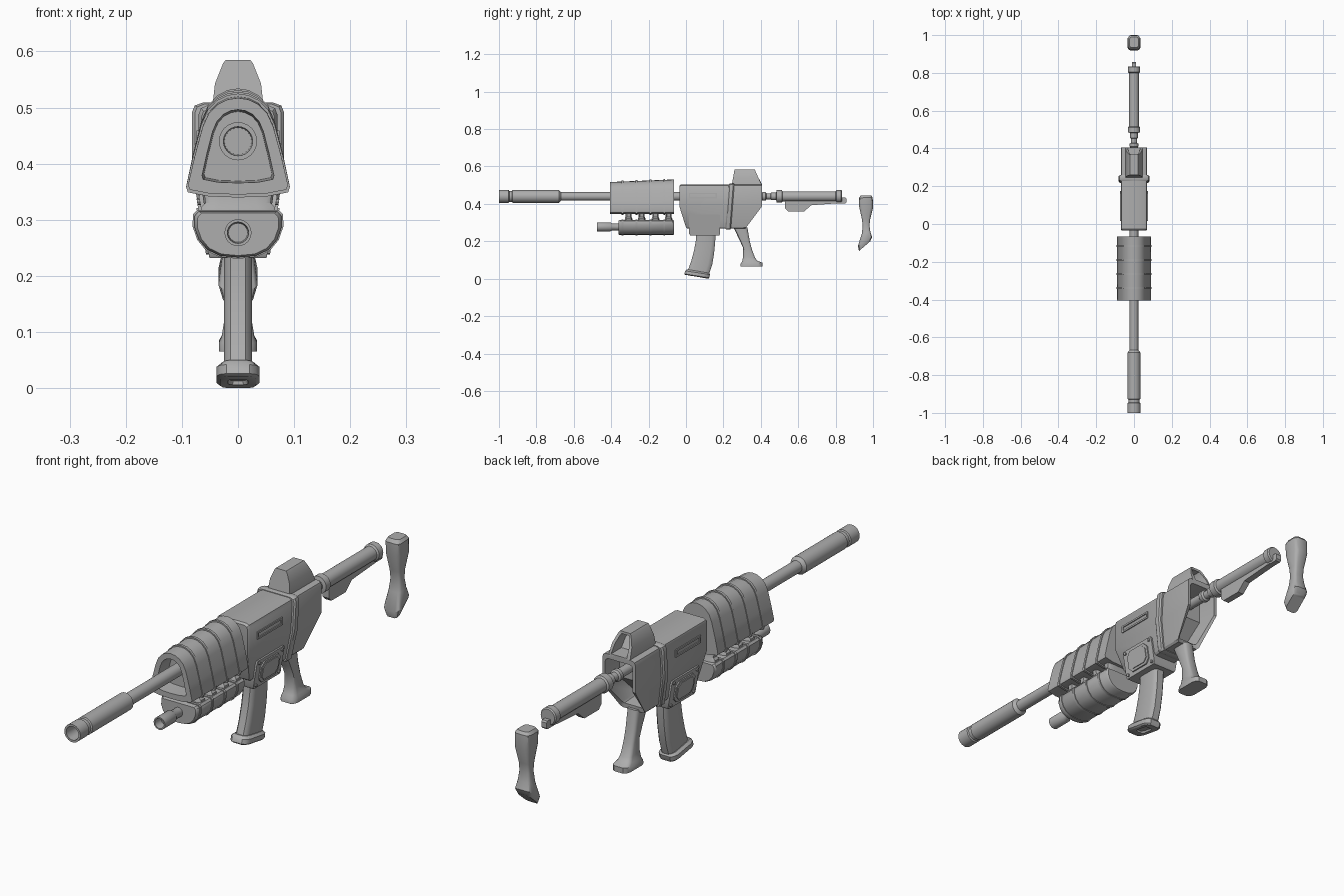
import bpy, bmesh, math

if "Cube" in bpy.data.objects:
    bpy.data.objects.remove(bpy.data.objects["Cube"])

grey = bpy.data.materials.new("mid grey")
grey.diffuse_color = (0.42, 0.42, 0.42, 1)
grey.use_nodes = True
grey.node_tree.nodes["Principled BSDF"].inputs["Base Color"].default_value = grey.diffuse_color


def finish(name, bm, angle=35):
    bmesh.ops.remove_doubles(bm, verts=bm.verts, dist=0.0002)
    bmesh.ops.recalc_face_normals(bm, faces=bm.faces)
    me = bpy.data.meshes.new(name)
    bm.to_mesh(me)
    bm.free()
    ob = bpy.data.objects.new(name, me)
    bpy.context.collection.objects.link(ob)
    me.materials.append(grey)
    bpy.ops.object.select_all(action='DESELECT')
    ob.select_set(True)
    bpy.context.view_layer.objects.active = ob
    bpy.ops.object.shade_smooth_by_angle(angle=math.radians(angle))
    return ob


def mirror(half):
    """Close a half outline by reflecting it in x."""
    return half + [(-x, y, z) for x, y, z in reversed(half)]


def loft(name, rings, angle=35):
    """Skin mirrored rings; the end caps are strips across x."""
    bm = bmesh.new()
    vs = [[bm.verts.new(p) for p in r] for r in rings]
    n = len(rings[0])
    for a, b in zip(vs, vs[1:]):
        for i in range(n):
            bm.faces.new((a[i], a[(i + 1) % n], b[(i + 1) % n], b[i]))
    for v in (vs[0], vs[-1]):
        for i in range(n // 2 - 1):
            bm.faces.new((v[i], v[i + 1], v[n - 2 - i], v[n - 1 - i]))
    return finish(name, bm, angle)


def shrink(ring, sx, sz, dy=0, zc=None):
    zs = [p[2] for p in ring]
    c = (min(zs) + max(zs)) / 2 if zc is None else zc
    return [(x * sx, y + dy, c + (z - c) * sz) for x, y, z in ring]


def lathe(name, prof, zc, seg=24):
    bm = bmesh.new()
    vs = [[bm.verts.new((max(r, 1e-5) * math.cos(2 * math.pi * i / seg), y,
                         zc + max(r, 1e-5) * math.sin(2 * math.pi * i / seg)))
           for i in range(seg)] for y, r in prof]
    for a, b in zip(vs, vs[1:]):
        for i in range(seg):
            bm.faces.new((a[i], a[(i + 1) % seg], b[(i + 1) % seg], b[i]))
    bm.faces.new(vs[0])
    bm.faces.new(vs[-1])
    return finish(name, bm)


def prism(name, pts, width):
    """Side outline (y, z) made solid through x; width(z) is half width."""
    bm = bmesh.new()
    a, b = [[bm.verts.new((s * width(z), y, z)) for y, z in pts] for s in (1, -1)]
    bm.faces.new(a)
    bm.faces.new(b)
    for i in range(len(pts)):
        j = (i + 1) % len(pts)
        bm.faces.new((a[i], a[j], b[j], b[i]))
    return finish(name, bm)


def slab(f, b, hw):
    """Chamfered cross-section between a front and a back (y, z) point."""
    half = []
    for t, w in ((0, .55), (.07, .85), (.2, 1), (.8, 1), (.93, .85), (1, .55)):
        half.append((hw * w, f[0] + (b[0] - f[0]) * t, f[1] + (b[1] - f[1]) * t))
    return mirror(half)


# barrel with hollow muzzle
lathe("barrel", [(-.88, 0), (-.88, .024), (-1, .026), (-1, .034), (-.948, .034),
                 (-.945, .029), (-.93, .029), (-.927, .034), (-.68, .034),
                 (-.668, .023), (0, .023)], .44)

# ribbed handguard, hollow at the front
def guard(y):
    top = .517 + (y + .405) * .04
    shape = [(0, 1), (.018, .985), (.036, .935), (.052, .84), (.063, .70), (.077, .40),
             (.089, .10), (.086, .05), (.05, .01), (0, 0)]
    return mirror([(x, y, .345 + t * (top - .345)) for x, t in shape])

f = guard(-.405)
g = guard(-.065)
loft("handguard", [shrink(f, .68, .72, .06), shrink(f, .72, .76), f, g])
ribs = [-.339, -.265, -.19, -.116]
for y in ribs:
    r = guard(y)
    loft("handguard_rib", [shrink(r, 1.04, 1.06, -.005), shrink(r, 1.04, 1.06, .005)])

# launcher body below the handguard, with ribs and posts
def under(y):
    return mirror([(x, y, z) for x, z in
                   [(0, .315), (.07, .315), (.077, .308), (.078, .288), (.07, .265),
                    (.055, .247), (.032, .236), (0, .233)]])

loft("launcher_body", [shrink(under(-.36), .93, .92), under(-.352), under(-.072),
                       shrink(under(-.065), .93, .92)])
for y in ribs:
    loft("launcher_rib", [shrink(under(y), 1.04, 1.06, -.005), shrink(under(y), 1.04, 1.06, .005)])
for y in (-.307, -.237, -.163, -.093):
    loft("launcher_post", [[(x, py, z) for x, py, z in slab((y - h, z), (y + h, z), w)]
                           for z, h, w in ((.30, .022, .068), (.322, .020, .066),
                                           (.330, .016, .058), (.36, .016, .062))])
lathe("launcher_tube", [(-.44, 0), (-.44, .017), (-.475, .019), (-.475, .024), (-.405, .024),
                        (-.395, .018), (-.34, .018)], .277)

# receiver: tapered section, slanted ends, open rear
section = [(0, .504), (.054, .504), (.066, .499), (.07, .488), (.07, .385),
           (.052, .275), (.045, .268), (0, .268)]
front = mirror([(x, -.035 + max(0, .385 - z) * .3, z) for x, z in section])
rear = mirror([(x, .405 - max(0, .385 - z) * .75, z) for x, z in section])
inner = shrink(rear, .83, .85)
loft("receiver", [shrink(front, .93, .95, -.0), shrink(front, 1, 1, .008),
                  rear, inner, shrink(inner, .92, .92, -.08)])
band = mirror([(x, .21 + (z - .27) * .08, z) for x, z in section])
loft("receiver_band", [shrink(band, 1.1, 1.02), shrink(band, 1.17, 1.04, .006),
                       shrink(band, 1.17, 1.04, .024), shrink(band, 1.1, 1.02, .03)])

# side slot frame
def box(name, y0, y1, z0, z1, w):
    prism(name, [(y0, z0), (y1, z0), (y1, z1), (y0, z1)], lambda z: w)

box("slot_upper_bar", .02, .16, .452, .459, .074)
box("slot_lower_bar", .02, .16, .430, .437, .074)
box("slot_front_bar", .015, .022, .430, .459, .074)
box("slot_rear_bar", .158, .165, .430, .459, .074)

# magazine well with side panels and bolts
slope = lambda off: (lambda z: .051 + (z - .232) * .17 + off)
prism("magazine_well", [(.022, .232), (.178, .232), (.183, .24), (.183, .336), (.178, .344),
                        (.022, .344), (.017, .336), (.017, .24)], slope(0))
def panel(name, hy, hz, c, off):
    prism(name, [(.1 + sy * dy, .288 + sz * dz) for sy, sz, dy, dz in
                 ((-1, -1, hy, hz - c), (-1, -1, hy - c, hz), (1, -1, hy - c, hz), (1, -1, hy, hz - c),
                  (1, 1, hy, hz - c), (1, 1, hy - c, hz), (-1, 1, hy - c, hz), (-1, 1, hy, hz - c))],
          slope(off))

panel("well_panel_rim", .058, .042, .018, .005)
panel("well_panel", .048, .033, .015, .008)
for sy in (-1, 1):
    for sz in (-1, 1):
        prism("well_bolt", [(.1 + sy * .069 + .006 * math.cos(k * math.pi / 4),
                             .288 + sz * .044 + .006 * math.sin(k * math.pi / 4))
                            for k in range(8)], slope(.005))

# curved magazine and foot
loft("magazine", [slab(f, b, .025) for f, b in
                  [((.055, .25), (.158, .25)), ((.052, .2), (.156, .195)), ((.043, .15), (.15, .135)),
                   ((.028, .095), (.14, .075)), ((.008, .04), (.122, .02))]])
loft("magazine_foot", [slab(f, b, w) for f, b, w in
                       [((.006, .05), (.124, .03), .028), ((-.004, .042), (.128, .022), .038),
                        ((-.009, .026), (.124, .005), .038), ((-.005, .021), (.12, 0), .032),
                        ((.03, .015), (.09, .006), .018), ((.03, .022), (.09, .013), .015)]])

# pistol grip
loft("grip", [slab(f, b, w) for f, b, w in
              [((.253, .275), (.328, .275), .024), ((.285, .21), (.341, .2), .023),
               ((.305, .165), (.353, .155), .023), ((.306, .12), (.37, .11), .025),
               ((.300, .092), (.385, .094), .029), ((.292, .08), (.408, .086), .034),
               ((.290, .065), (.408, .065), .034)]])

# hooded sight, open at the rear
hood = [(0, .585), (.022, .585), (.027, .578), (.041, .543), (.046, .498), (0, .498)]
hf = mirror([(x, .245 + (z - .5) * .17, z) for x, z in hood])
hr = mirror([(x, .405 - max(0, z - .5) * .45, z) for x, z in hood])
hi = shrink(hr, .72, .78)
loft("sight_hood", [hf, hr, hi, shrink(hi, .95, .95, -.06)])

# stock tube, lower fin and latch
lathe("stock_tube", [(.30, .018), (.405, .018), (.41, .023), (.425, .023), (.43, .016), (.452, .016),
                     (.455, .02), (.482, .02), (.485, .033), (.512, .033), (.517, .027), (.80, .027),
                     (.805, .033), (.83, .033), (.835, .029)], .44)
prism("stock_fin", [(.53, .42), (.53, .375), (.545, .36), (.632, .36), (.67, .393), (.82, .404),
                    (.82, .42)], lambda z: .013)
prism("stock_latch", [(.80, .402), (.852, .402), (.858, .408), (.858, .428), (.852, .433),
                      (.80, .433)], lambda z: .011)

# separate shoulder butt
loft("shoulder_butt", [slab(f, b, w) for f, b, w in
                       [((.934, .445), (.99, .445), .024), ((.925, .432), (.998, .435), .032),
                        ((.926, .385), (1.0, .38), .031), ((.940, .32), (.985, .32), .023),
                        ((.945, .285), (.981, .285), .022), ((.940, .24), (.986, .25), .027),
                        ((.919, .175), (.995, .222), .035), ((.925, .148), (.985, .2), .027)]])
